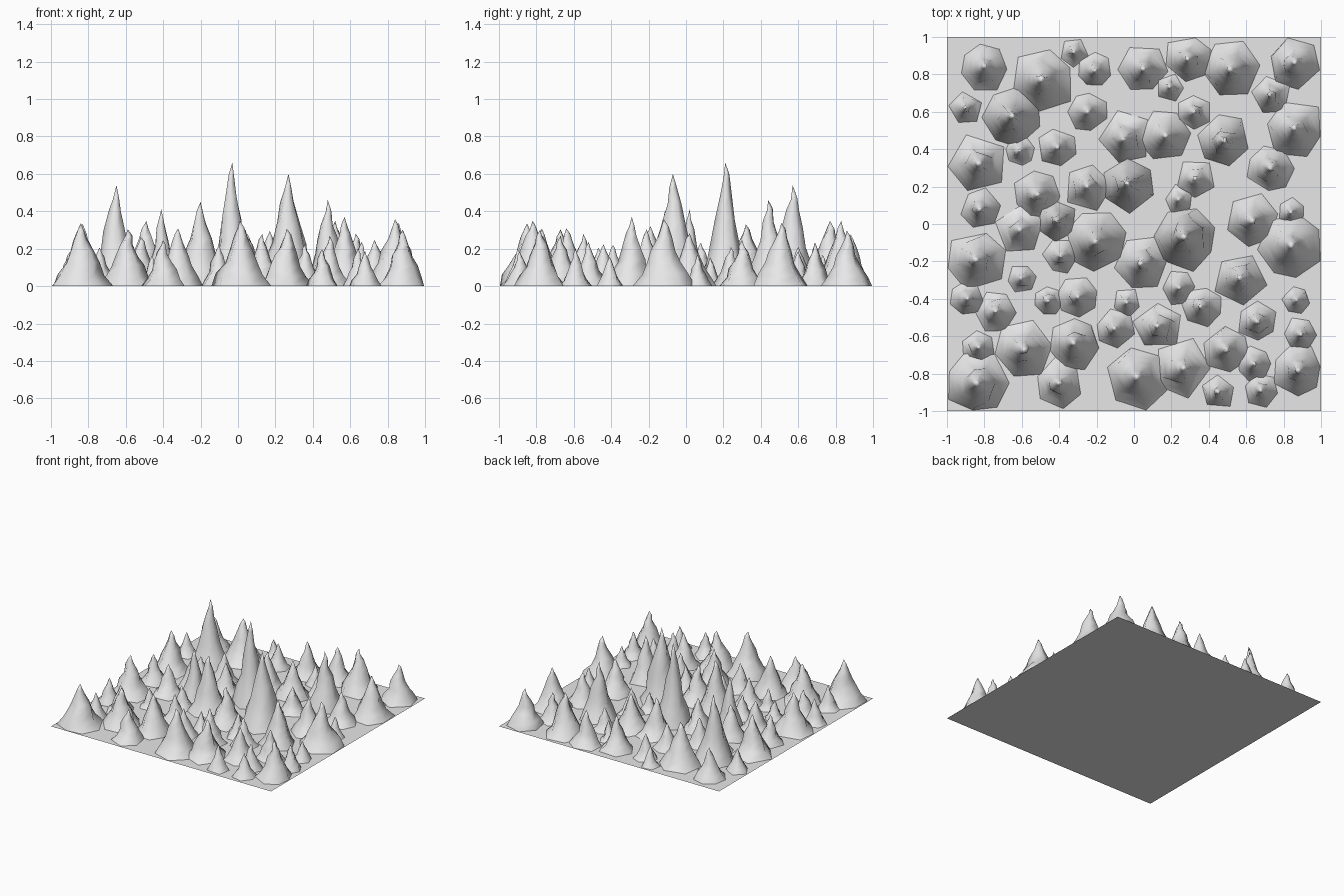
import bpy, bmesh, math, random
from mathutils import Vector

default_cube = bpy.data.objects.get("Cube")
if default_cube:
    bpy.data.objects.remove(default_cube, do_unlink=True)

random.seed(7)

# One plain stone colour
stone = bpy.data.materials.new("pale_grey_stone")
stone.use_nodes = True
grey = (0.8, 0.8, 0.8, 1.0)
stone.diffuse_color = grey
stone.node_tree.nodes["Principled BSDF"].inputs["Base Color"].default_value = grey

# Spike centres in hundredths, grouped by base radius
CENTRES = {
    .17: [(-49, 77), (27, -7), (84, -12), (-84, -85), (1, -82)],
    .155: [(52, 83), (-65, 57), (86, 51), (-83, 32), (-84, -19), (-59, -67),
           (-20, -9), (26, -77)],
    .14: [(86, 86), (-5, 46), (17, 47), (48, 44), (-3, 21), (63, 2), (4, -21),
          (57, -29), (-32, -64), (88, -78)],
    .125: [(-80, 84), (5, 83), (29, 88), (73, 30), (-25, 20), (-52, 16),
           (-61, -3), (13, -55), (-40, -85), (49, -67)],
    .105: [(73, 69), (-25, 60), (33, 24), (-82, 8), (-41, 2), (-30, -39),
           (-74, -47), (36, -44), (66, -52), (-10, -56), (-41, 41)],
    .09: [(-21, 82), (-90, 62), (32, 60), (-39, -17), (24, -34), (-89, -40),
          (89, -59), (-83, -66), (64, -75), (68, -89), (45, -90)],
    .075: [(-32, 92), (19, 73), (-61, 39), (24, 13), (84, 6), (-60, -29),
           (-46, -41), (-4, -42), (87, -41)],
}

# Outstandingly tall spikes, height by centre
TALL = {(-3, 21): .66, (27, -7): .6, (-65, 57): .54, (48, 44): .46,
        (-20, -9): .45, (-41, 2): .41, (57, -29): .37}

# Flared foot, swollen waist and narrow tip: (radius share, height share)
PROFILE = [(1, 0), (.74, .17), (.53, .36), (.38, .55), (.22, .74), (.11, .88)]


def finish(name, bm, smooth):
    mesh = bpy.data.meshes.new(name)
    for face in bm.faces:
        face.smooth = smooth
    bm.to_mesh(mesh)
    bm.free()
    mesh.materials.append(stone)
    obj = bpy.data.objects.new(name, mesh)
    bpy.context.collection.objects.link(obj)
    return obj


def keep_inside(value):
    return max(-.995, min(.995, value))


def spike(name, centre, radius, height):
    """Irregular tapering rock, with rings that wander a little on the way up."""
    bm = bmesh.new()
    sides = random.choice((5, 6, 6, 7))
    start = random.uniform(0, math.tau)
    rings = []
    for share, level in PROFILE:
        drift = Vector((random.uniform(-1, 1), random.uniform(-1, 1))) * radius * .05 * (level > 0)
        ring = []
        for i in range(sides):
            angle = start + math.tau * i / sides + random.uniform(-.12, .12)
            reach = radius * share * random.uniform(.94, 1.12)
            lift = random.uniform(-.03, .03) * (level > 0)
            ring.append(bm.verts.new((
                keep_inside(centre.x + drift.x + reach * math.cos(angle)),
                keep_inside(centre.y + drift.y + reach * math.sin(angle)),
                height * (level + lift))))
        rings.append(ring)
    tip = bm.verts.new((centre.x, centre.y, height))
    for i in range(sides):
        j = (i + 1) % sides
        for low, high in zip(rings, rings[1:]):
            bm.faces.new((low[i], low[j], high[j], high[i]))
        bm.faces.new((rings[-1][i], rings[-1][j], tip))
    return finish(name, bm, True)


# Flat square ground sheet
bm = bmesh.new()
bmesh.ops.create_grid(bm, x_segments=1, y_segments=1, size=1)
finish("ground_sheet", bm, False)

# Field of rock spikes
count = 0
for radius, centres in CENTRES.items():
    for place in centres:
        count += 1
        height = TALL.get(place, radius * random.uniform(1.95, 2.25))
        spike(f"rock_spike_{count:02d}", Vector(place) / 100, radius, height)
